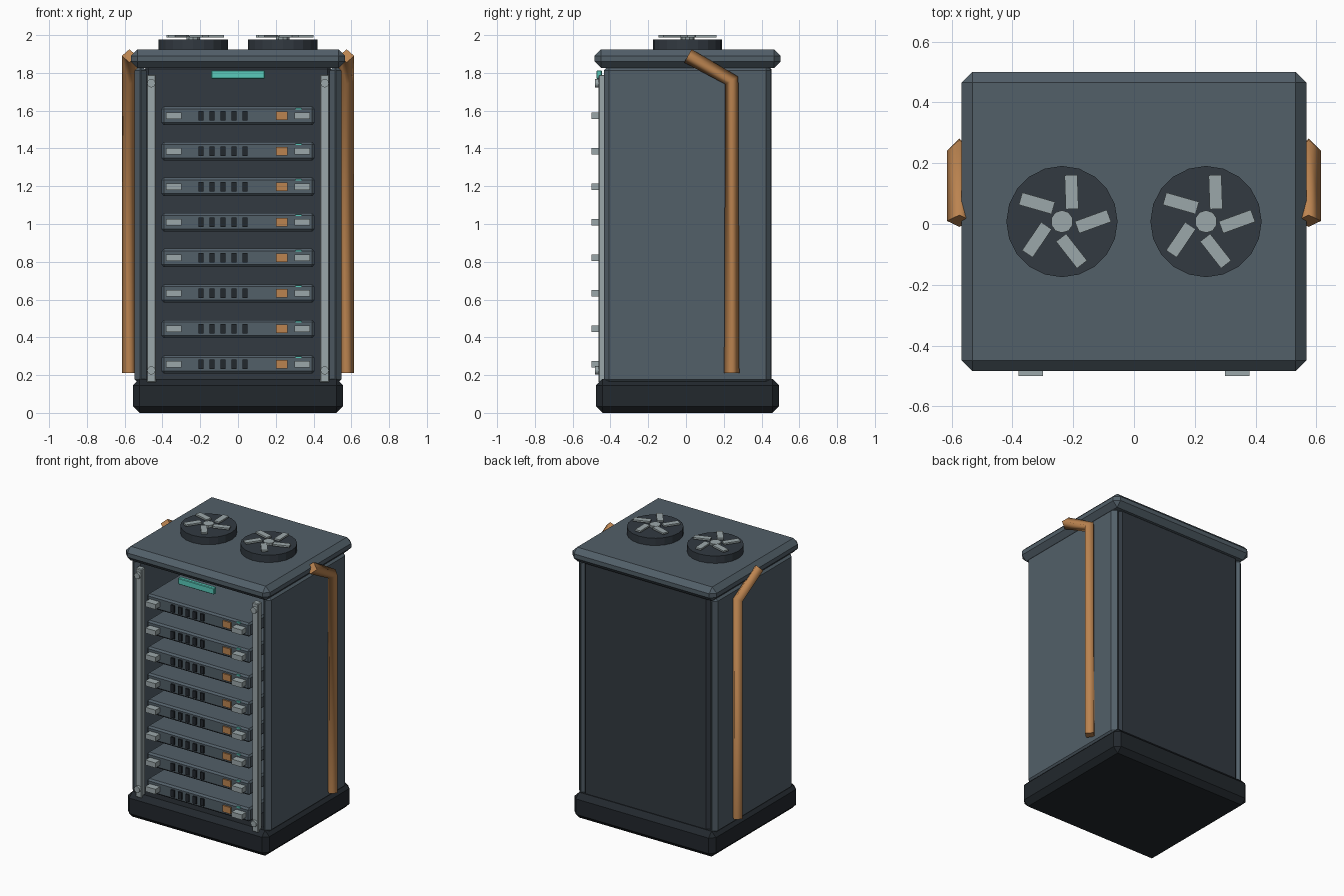
import bpy, math
from mathutils import Matrix, Vector

if "Cube" in bpy.data.objects:
    bpy.data.objects.remove(bpy.data.objects["Cube"])

YC = 0.008  # cabinet centre line in y


def material(name, rgb):
    m = bpy.data.materials.new(name)
    m.diffuse_color = (*rgb, 1)
    m.use_nodes = True
    m.node_tree.nodes["Principled BSDF"].inputs["Base Color"].default_value = m.diffuse_color
    return m


SLATE = material("slate", (0.085, 0.115, 0.14))
DARK = material("dark", (0.032, 0.042, 0.053))
BLACK = material("black", (0.016, 0.021, 0.026))
STEEL = material("steel", (0.33, 0.39, 0.4))
COPPER = material("copper", (0.5, 0.23, 0.08))
TEAL = material("teal", (0.1, 0.6, 0.5))


def box(name, x, y, z, mat, bevel=0):
    """Box from (min, max) ranges, with an optional chamfer."""
    bpy.ops.mesh.primitive_cube_add(size=1)
    ob = bpy.context.object
    ob.name = name
    size = Vector((x[1] - x[0], y[1] - y[0], z[1] - z[0]))
    mid = Vector((sum(x) / 2, sum(y) / 2, sum(z) / 2))
    ob.data.transform(Matrix.Diagonal((*size, 1)))
    ob.location = mid
    ob.data.materials.append(mat)
    if bevel:
        b = ob.modifiers.new("chamfer", "BEVEL")
        b.width, b.segments = bevel, 1
    return ob


def around(c, w):
    return (c - w / 2, c + w / 2)


def cylinder(name, loc, r, depth, mat, sides, rot=(0, 0, 0)):
    bpy.ops.mesh.primitive_cylinder_add(vertices=sides, radius=r, depth=depth, location=loc, rotation=rot)
    ob = bpy.context.object
    ob.name = name
    ob.data.materials.append(mat)
    return ob


# Cabinet shell: plinth, roof, back
box("plinth", (-0.557, 0.557), around(YC, 0.97), (0, 0.18), BLACK, 0.035)
box("roof", (-0.567, 0.567), around(YC, 0.984), (1.825, 1.925), SLATE, 0.035)
box("back_panel", (-0.495, 0.495), (0.39, 0.452), (0.15, 1.84), DARK, 0.02)

for side, s in (("left", -1), ("right", 1)):
    # Side panel and front mounting rail with bolts
    box(f"{side}_panel", sorted((s * 0.485, s * 0.547)), (-0.435, 0.451), (0.15, 1.84), SLATE, 0.028)
    box(f"{side}_rail", sorted((s * 0.435, s * 0.483)), (-0.464, -0.42), (0.16, 1.79), STEEL, 0.005)
    for level, z in (("lower", 0.225), ("upper", 1.745)):
        cylinder(f"{side}_{level}_bolt", (s * 0.459, -0.468, z), 0.022, 0.03, STEEL, 12, (math.pi / 2, 0, 0))

    # Copper coolant pipe: a bent path with a low-poly section
    cu = bpy.data.curves.new(f"{side}_pipe", "CURVE")
    cu.dimensions = "3D"
    cu.bevel_depth, cu.bevel_resolution, cu.use_fill_caps = 0.04, 0, True
    sp = cu.splines.new("POLY")
    pts = [(0.575, 0.242, 0.21), (0.575, 0.242, 1.76), (0.575, 0.01, 1.89)]
    sp.points.add(len(pts) - 1)
    for p, (x, y, z) in zip(sp.points, pts):
        p.co = (s * x, y, z, 1)
    cu.materials.append(COPPER)
    bpy.context.collection.objects.link(bpy.data.objects.new(f"{side}_pipe", cu))

    # Roof fan: housing, hub and five skewed blades
    fx = s * 0.237
    cylinder(f"{side}_fan_housing", (fx, YC, 1.945), 0.183, 0.064, DARK, 20)
    cylinder(f"{side}_fan_hub", (fx, YC, 1.981), 0.037, 0.026, STEEL, 10)
    for k in range(5):
        a = math.radians(72 * k)
        blade = box(f"{side}_fan_blade_{k + 1}", (-0.056, 0.056), (-0.021, 0.021), (1.988, 2.0), STEEL)
        blade.location.x = fx + 0.102 * math.cos(a)
        blade.location.y = YC + 0.102 * math.sin(a)
        blade.rotation_euler.z = a + math.radians(20)

# Status display above the servers
box("status_display", (-0.142, 0.142), (-0.474, -0.445), (1.768, 1.813), TEAL, 0.004)

# Eight servers with handles, vents, copper block and indicator
for i in range(8):
    z = 0.257 + 0.188 * i
    n = f"server_{i + 1}"
    box(n, (-0.405, 0.405), (-0.45, 0.36), around(z, 0.096), SLATE, 0.012)
    for side, s in (("left", -1), ("right", 1)):
        box(f"{n}_{side}_handle", around(s * 0.34, 0.08), (-0.5, -0.44), around(z, 0.036), STEEL)
    for k in range(5):
        box(f"{n}_vent_{k + 1}", around(-0.195 + 0.058 * k, 0.027), (-0.46, -0.44), around(z, 0.05), BLACK)
    box(f"{n}_copper_block", around(0.231, 0.062), (-0.46, -0.44), around(z, 0.046), COPPER)
    box(f"{n}_indicator", around(0.32, 0.03), (-0.455, -0.44), around(z + 0.037, 0.008), TEAL)
